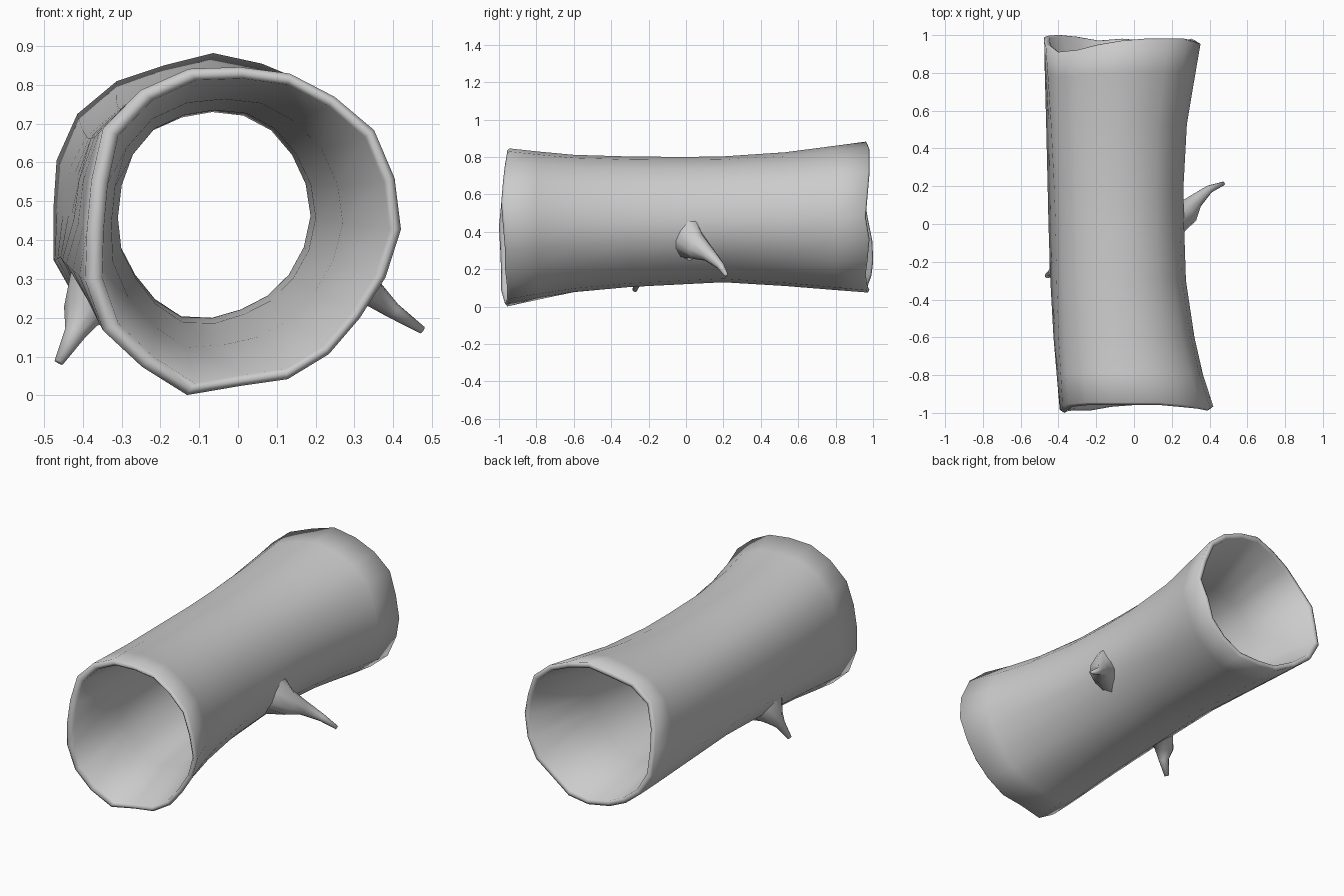
import bpy, bmesh, math
from mathutils import Vector
from mathutils.bvhtree import BVHTree

if "Cube" in bpy.data.objects:
    bpy.data.objects.remove(bpy.data.objects["Cube"])

N = 20
# Radius multipliers of the irregular bark outline every 18 degrees
FRONT = [1, 1.01, 1.03, 1, 1, .99, 1.03, 1.05, 1.05, .97, .95, 1.01, 1.05, 1.035, 1.062, .955, .96, .94, .92, .95]
MID = [1, .99, 1, 1.01, 1, 1, 1, 1.01, 1.01, .95, .945, 1.06, 1.03, .99, 1, 1, .99, .98, .98, 1.01]
BACK = [1, .98, 1.02, 1, .98, 1, .97, 1.015, 1.04, 1.02, .99, 1.04, 1.03, 1, 1, 1, 1.02, .98, 1, .97]
# Outline of the hollow
HOLE = [1, 1, 1, 1.02, 1.02, 1, 1, 1.02, 1, .97, .96, .97, .96, .99, 1.02, .98, .94, .95, .96, .98]
# Uneven sawn ends
FRONT_Y = [.01, 0, .01, .02, .03, .03, .03, .03, .02, 0, -.012, -.005, 0, 0, .02, .03, .03, .03, .02, .02]
BACK_Y = [-.01, 0, .01, .01, .01, 0, -.02, -.05, -.06, -.02, 0, .025, .03, .02, 0, .01, 0, -.01, 0, .01]

# (y, left, right, bottom, top) for outer and inner skins
OUTER = [(-.975, -.41, .42, .005, .85), (-.8, -.42, .365, .035, .832), (-.6, -.432, .32, .07, .813),
         (-.3, -.443, .275, .102, .803), (0, -.45, .265, .12, .80), (.2, -.455, .262, .13, .803),
         (.53, -.465, .28, .11, .825), (.8, -.475, .325, .088, .86), (.963, -.48, .352, .075, .882)]
INNER = [(-.975, -.365, .39, .035, .82), (-.6, -.34, .27, .12, .765), (-.1, -.32, .2, .18, .735),
         (.2, -.32, .187, .195, .73), (.55, -.365, .21, .17, .765), (.963, -.45, .322, .105, .85)]


def smooth_mesh(name, rings, closed):
    """Skin a list of rings; closed joins last ring to first, otherwise the tip is capped."""
    bm = bmesh.new()
    loops = [[bm.verts.new(p) for p in r] for r in rings]
    pairs = list(zip(loops, loops[1:])) + ([(loops[-1], loops[0])] if closed else [])
    for a, b in pairs:
        n = len(a)
        for i in range(n):
            bm.faces.new((a[i], a[(i + 1) % n], b[(i + 1) % n], b[i]))
    if not closed:
        bm.faces.new(loops[-1])
    bmesh.ops.recalc_face_normals(bm, faces=bm.faces)
    for f in bm.faces:
        f.smooth = True
    me = bpy.data.meshes.new(name)
    bm.to_mesh(me)
    bm.free()
    ob = bpy.data.objects.new(name, me)
    bpy.context.collection.objects.link(ob)
    return ob


def log_ring(y, left, right, bottom, top, mid=MID):
    w = min(1, abs(y) / .96) ** 1.5
    end, off = (FRONT, FRONT_Y) if y < 0 else (BACK, BACK_Y)
    pts = []
    for i in range(N):
        a = math.tau * i / N
        m = mid[i] + (end[i] - mid[i]) * w
        pts.append(Vector(((left + right) / 2 + (right - left) / 2 * m * math.cos(a),
                           y + off[i] * w ** 4,
                           (bottom + top) / 2 + (top - bottom) / 2 * m * math.sin(a))))
    return pts


def rim(outer, inner, dy):
    return [(a + b) / 2 + Vector((0, dy, 0)) for a, b in zip(outer, inner)]


# Hollow trunk: outer skin, back rim, inner skin, front rim
out = [log_ring(*r) for r in OUTER]
inn = [log_ring(*r, HOLE) for r in INNER]
log = smooth_mesh("hollow_log", out + [rim(out[-1], inn[-1], .008)] + inn[::-1] + [rim(out[0], inn[0], -.013)], True)
bark = BVHTree.FromPolygons([v.co for v in log.data.vertices], [p.vertices[:] for p in log.data.polygons])


def branch(name, path, sides=10):
    """Tapered twig along (x, y, z, radius) points; its flared root is laid onto the bark."""
    pts = [Vector(p[:3]) for p in path]
    rings = []
    for i, p in enumerate(pts):
        d = (pts[min(i + 1, len(pts) - 1)] - pts[max(i - 1, 0)]).normalized()
        u = d.cross(Vector((0, 1, 0))).normalized()
        v = d.cross(u)
        r = path[i][3]
        rings.append([p + r * (math.cos(math.tau * k / sides) * u + math.sin(math.tau * k / sides) * v)
                      for k in range(sides)])
    root = []
    for p in rings[0]:
        co, normal, _, _ = bark.find_nearest(p)
        root.append(co - normal * .006)
    rings[0] = root
    return smooth_mesh(name, rings, False)


# Broken branch stubs
branch("right_branch", [(.25, .01, .335, .135), (.275, .06, .32, .07), (.325, .12, .28, .04),
                        (.40, .185, .218, .021), (.475, .215, .168, .01)])
branch("left_branch", [(-.39, -.20, .235, .11), (-.40, -.225, .21, .052), (-.42, -.25, .16, .028),
                       (-.462, -.275, .085, .012)])
